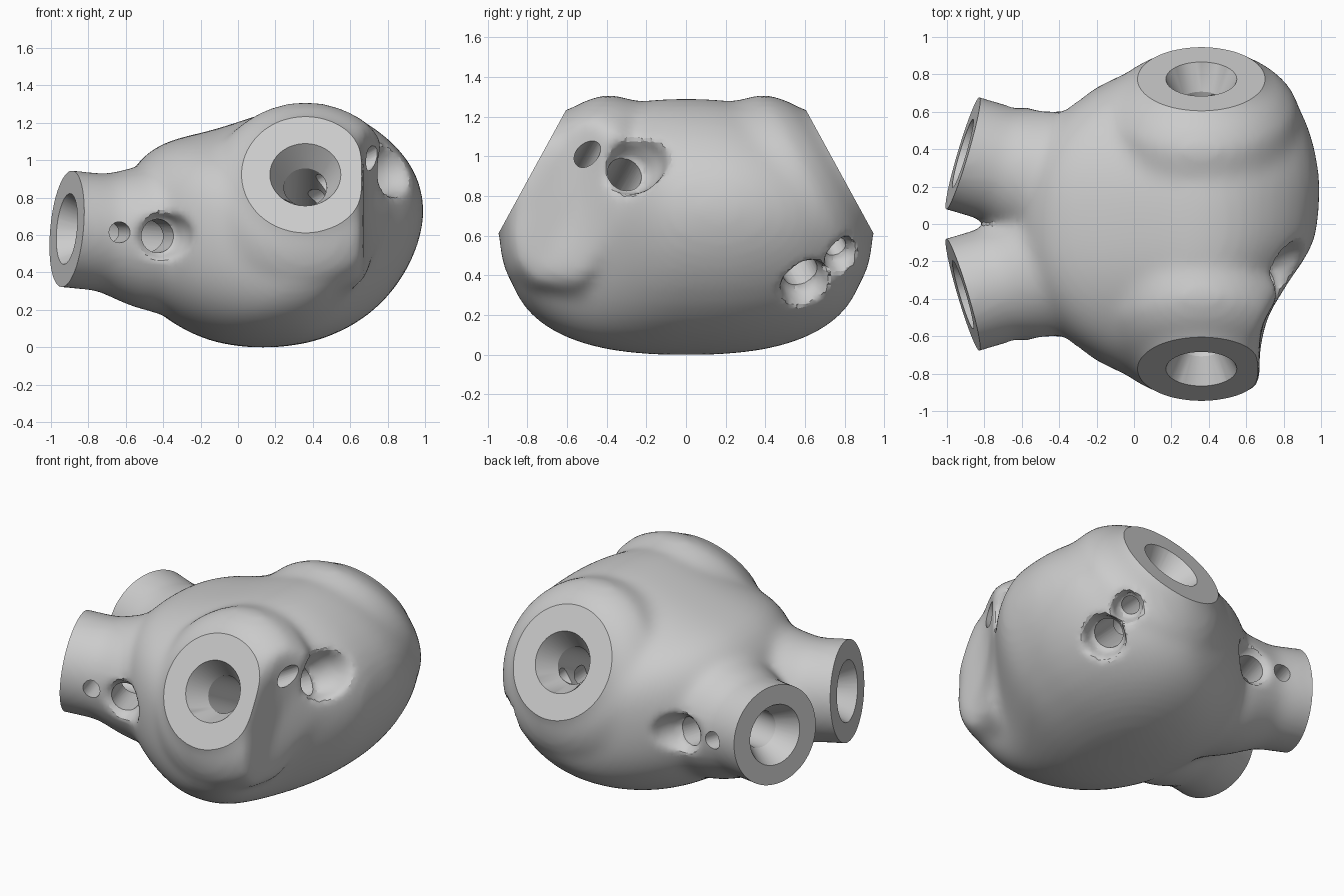
import bpy, bmesh
from math import sin, cos, pi, radians
from mathutils import Vector

if "Cube" in bpy.data.objects:
    bpy.data.objects.remove(bpy.data.objects["Cube"], do_unlink=True)

grey = bpy.data.materials.new("light grey")
grey.use_nodes = True
grey.diffuse_color = (0.6, 0.6, 0.6, 1)
grey.node_tree.nodes["Principled BSDF"].inputs["Base Color"].default_value = (0.6, 0.6, 0.6, 1)


def make_object(name, bm):
    bmesh.ops.recalc_face_normals(bm, faces=bm.faces)
    mesh = bpy.data.meshes.new(name)
    bm.to_mesh(mesh)
    bm.free()
    obj = bpy.data.objects.new(name, mesh)
    bpy.context.collection.objects.link(obj)
    return obj


def loft(name, rings):
    """Closed skin through equal-length rings of points."""
    bm = bmesh.new()
    loops = [[bm.verts.new(p) for p in ring] for ring in rings]
    n = len(loops[0])
    for a, b in zip(loops, loops[1:]):
        for i in range(n):
            j = (i + 1) % n
            bm.faces.new((a[i], a[j], b[j], b[i]))
    bm.faces.new(loops[0])
    bm.faces.new(loops[-1])
    return make_object(name, bm)


def tube(name, origin, direction, steps, sides=40):
    """Turned shape: steps are (distance along direction, radius)."""
    turn = direction.to_track_quat('Z', 'Y')
    return loft(name, [[origin + turn @ Vector((r * cos(2 * pi * i / sides),
                                                r * sin(2 * pi * i / sides), d))
                        for i in range(sides)] for d, r in steps])


def apply(obj, kind, **settings):
    bpy.ops.object.select_all(action='DESELECT')
    bpy.context.view_layer.objects.active = obj
    obj.select_set(True)
    mod = obj.modifiers.new("step", kind)
    for key, value in settings.items():
        setattr(mod, key, value)
    bpy.ops.object.modifier_apply(modifier=mod.name)


def cut(obj, cutter):
    cutter.hide_render = True
    apply(obj, 'BOOLEAN', operation='DIFFERENCE', solver='EXACT', object=cutter)
    bpy.data.objects.remove(cutter, do_unlink=True)


def reach(y):
    """Relative width of the right flank, which slants in toward the front."""
    u = min(max((y + 0.62) / 0.62, 0), 1)
    return 0.48 + 0.49 * u * u * (3 - 2 * u) + 0.1 * max(y, 0)


# Ports: face centre, inward axis, bore length, screw direction,
# and dents as (depth along bore, floor, floor radius, mouth radius)
ports = []
for side in (-1, 1):
    axis = Vector((0, -side * 0.877, -0.48)).normalized()
    up = Vector((0, -side * 0.48, 0.877)).normalized()
    angle = radians(31 if side < 0 else -47)
    screw = Vector((cos(angle), 0, 0)) + up * sin(angle)
    dents = [(0.43, 0.4, 0.105, 0.15)]
    if side > 0:
        dents = [(0.42, 0.46, 0.105, 0.14), (0.2, 0.43, 0.08, 0.095)]
    ports.append(("large", Vector((0.36, side * 0.775, 0.92)), axis, 0.89, screw, dents))
    axis = Vector((0.955, -side * 0.284, -0.09)).normalized()
    screw = Vector((0.284, side * 0.955, 0)).normalized()
    ports.append(("neck", Vector((-0.915, side * 0.378, 0.63)), axis, 1.33, screw,
                  [(0.415, 0.3, 0.105, 0.14)]))

# Main body: side profile swept across y with rounded ends
profile = [(-.65, .62), (-.62, .88), (-.5, 1.04), (-.35, 1.115), (-.15, 1.15), (.05, 1.22),
           (.3, 1.3), (.5, 1.285), (.67, 1.22), (.84, 1.1), (.97, .94), (1.02, .73),
           (.97, .52), (.87, .33), (.71, .16), (.5, .05), (.3, 0), (.08, -.01),
           (-.15, .02), (-.35, .12), (-.5, .24), (-.61, .4)]
rings = []
for k in range(-17, 18):
    t = sin(radians(5 * k))
    y = 0.9 * t
    s = (1 - abs(t) ** 2.5) ** 0.4
    right = min(s, reach(y))
    rings.append([(0.36 + (x - 0.36) * (right if x > 0.36 else s ** 1.6), y,
                   0.53 + (z - 0.53) * (s ** 1.3 if z > 0.53 else s)) for x, z in profile])
body = loft("junction_body", rings)
apply(body, 'SUBSURF', levels=1)

# Domed bosses and flared necks
parts = [body]
for kind, face, axis, length, screw, dents in ports:
    if kind == "large":
        boss = tube("boss", face, axis, [(-0.12, 0.25), (0, 0.35), (0.07, 0.455),
                                         (0.15, 0.53), (0.28, 0.565), (0.5, 0.5)], 64)
        for v in boss.data.vertices:
            v.co.x = 0.36 + min((v.co.x - 0.36) * 0.96, 0.65 * reach(v.co.y))
        parts.append(boss)
    else:
        parts.append(tube("neck", face, axis,
                          [(-0.15, 0.32), (0, 0.315), (0.2, 0.315), (0.4, 0.38), (0.8, 0.45)]))
bpy.ops.object.select_all(action='DESELECT')
for part in parts:
    part.select_set(True)
bpy.context.view_layer.objects.active = body
bpy.ops.object.join()

# Melt the parts together
apply(body, 'REMESH', mode='VOXEL', voxel_size=0.026)
apply(body, 'SMOOTH', factor=0.5, iterations=14)

# Soft dents around the screw heads
for kind, face, axis, length, screw, dents in ports:
    for depth, floor, inner, outer in dents:
        cut(body, tube("dent_cutter", face + axis * depth, screw,
                       [(floor, inner), (floor + 0.12, outer), (floor + 0.5, outer + 0.03)]))
apply(body, 'REMESH', mode='VOXEL', voxel_size=0.024)
apply(body, 'SMOOTH', factor=0.5, iterations=5)

# Flat port faces
bm = bmesh.new()
bm.from_mesh(body.data)
for kind, face, axis, length, screw, dents in ports:
    geom = bm.verts[:] + bm.edges[:] + bm.faces[:]
    bmesh.ops.bisect_plane(bm, geom=geom, dist=1e-5, plane_co=face, plane_no=-axis,
                           clear_outer=True)
    bmesh.ops.holes_fill(bm, edges=[e for e in bm.edges if e.is_boundary], sides=0)
bmesh.ops.recalc_face_normals(bm, faces=bm.faces)
bm.to_mesh(body.data)
bm.free()

# Countersunk bores meeting in the middle, and two screw holes per port
for kind, face, axis, length, screw, dents in ports:
    cut(body, tube("bore_cutter", face, axis,
                   [(-0.08, 0.19), (0, 0.19), (0.14, 0.115), (length, 0.113)]))
    for depth, radius in ((0.2, 0.056), (0.415, 0.09)):
        cut(body, tube("screw_cutter", face + axis * depth, screw,
                       [(0.013, radius), (0.85, radius)], 32))

# Finish: rest on the ground, one colour, crisp rims
ground = min(v.co.z for v in body.data.vertices)
for v in body.data.vertices:
    v.co.z -= ground
body.data.materials.clear()
body.data.materials.append(grey)
for polygon in body.data.polygons:
    polygon.material_index = 0
bpy.ops.object.select_all(action='DESELECT')
body.select_set(True)
bpy.context.view_layer.objects.active = body
bpy.ops.object.shade_smooth_by_angle(angle=radians(24))
